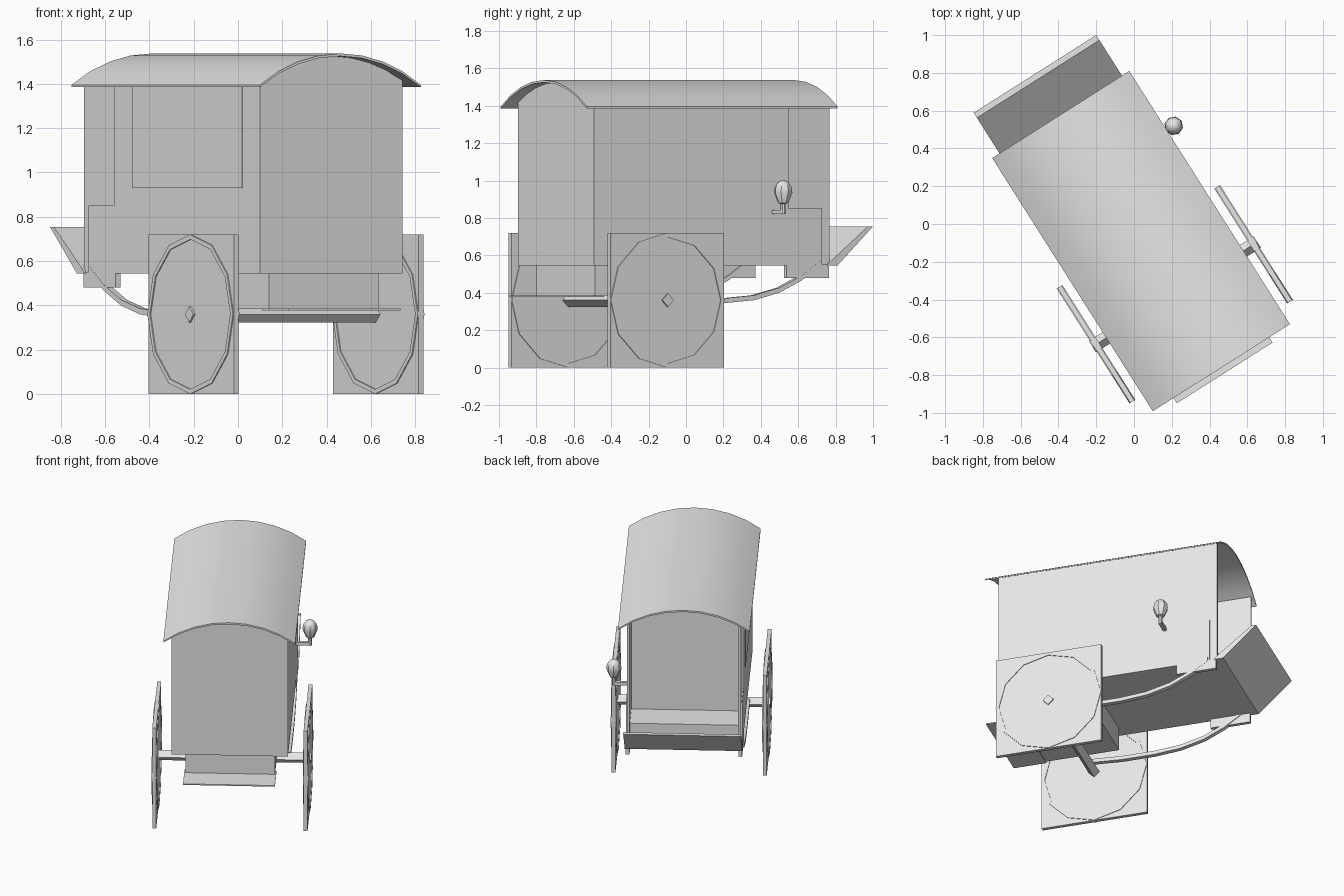
import bpy, bmesh, math
from mathutils import Matrix, Vector

if "Cube" in bpy.data.objects:
    bpy.data.objects.remove(bpy.data.objects["Cube"])

grey = bpy.data.materials.new("plain_grey")
grey.use_nodes = True
grey.diffuse_color = (0.8, 0.8, 0.8, 1)
grey.node_tree.nodes["Principled BSDF"].inputs["Base Color"].default_value = (0.8, 0.8, 0.8, 1)

# Carriage frame: x across, y towards the driver's end, turned on the ground
PLACE = Matrix.Rotation(math.radians(32.4), 4, 'Z') @ Matrix.Translation((-0.017, 0, 0))


def finish(name, bm, smooth=False):
    bmesh.ops.recalc_face_normals(bm, faces=bm.faces)
    bm.transform(PLACE)
    mesh = bpy.data.meshes.new(name)
    bm.to_mesh(mesh)
    bm.free()
    mesh.materials.append(grey)
    ob = bpy.data.objects.new(name, mesh)
    bpy.context.scene.collection.objects.link(ob)
    if smooth:
        bpy.ops.object.select_all(action='DESELECT')
        ob.select_set(True)
        bpy.context.view_layer.objects.active = ob
        bpy.ops.object.shade_smooth_by_angle(angle=math.radians(35))
    return ob


def prism(name, outline, axis, lo, hi, smooth=False):
    """Extrude an outline: axis 'x' takes (y, z) points, axis 'y' takes (x, z)."""
    bm = bmesh.new()
    point = (lambda a, b: (lo, a, b)) if axis == 'x' else (lambda a, b: (a, lo, b))
    face = bm.faces.new([bm.verts.new(point(a, b)) for a, b in outline])
    out = bmesh.ops.extrude_face_region(bm, geom=[face])
    shift = Vector((hi - lo, 0, 0)) if axis == 'x' else Vector((0, hi - lo, 0))
    bmesh.ops.translate(bm, vec=shift, verts=[v for v in out["geom"] if isinstance(v, bmesh.types.BMVert)])
    return finish(name, bm, smooth)


def box(name, x, y, z):
    return prism(name, [(y[0], z[0]), (y[1], z[0]), (y[1], z[1]), (y[0], z[1])], 'x', x[0], x[1])


def ngon(radius, sides, y, z):
    return [(y + radius * math.sin(math.tau * i / sides), z + radius * math.cos(math.tau * i / sides))
            for i in range(sides)]


def arch(half, base, rise, steps=8):
    """Circular arc points from -half to half."""
    r = (half * half + rise * rise) / (2 * rise)
    a = math.asin(half / r)
    return [(r * math.sin(a * (2 * i / steps - 1)),
             base + rise - r + r * math.cos(a * (2 * i / steps - 1))) for i in range(steps + 1)]


# Roof shell
prism("roof", arch(0.43, 1.395, 0.142) + arch(0.43, 1.385, 0.14)[::-1], 'y', -0.89, 0.697, True)

# Closed cabin with arched ends
prism("cabin", [(0.38, 0.545), (-0.38, 0.545)] + arch(0.38, 1.415, 0.11), 'y', -0.812, 0.418)
box("side_window", (-0.384, -0.379), (-0.664, 0.26), (0.93, 1.39))

# Driver's end: floor, seat and footboard
box("driver_floor", (-0.37, 0.37), (0.41, 0.70), (0.545, 0.565))
box("driver_seat", (-0.36, 0.36), (0.41, 0.64), (0.565, 0.69))
prism("footboard", [(0.68, 0.565), (0.92, 0.755), (0.952, 0.755), (0.726, 0.545), (0.66, 0.545)],
      'x', -0.384, 0.384)


def span(side, inner, outer):
    return (side * inner, side * outer)


# Rear luggage box and step
box("rear_box", (-0.293, 0.293), (-0.75, -0.2), (0.385, 0.55))
box("rear_step", (-0.30, 0.30), (-0.923, -0.70), (0.378, 0.386))

# Axle
WHEEL_Y, WHEEL_Z, WHEEL_X = -0.43, 0.36, 0.494
prism("axle", ngon(0.036, 4, WHEEL_Y, WHEEL_Z), 'x', -0.517, 0.517)


def wheel_rim(name, x):
    bm = bmesh.new()
    rings = []
    for dx, r in ((-0.018, 0.36), (0.018, 0.36), (0.018, 0.338), (-0.018, 0.338)):
        rings.append([bm.verts.new((x + dx, y, z)) for y, z in ngon(r, 12, WHEEL_Y, WHEEL_Z)])
    for k in range(4):
        a, b = rings[k], rings[(k + 1) % 4]
        for i in range(12):
            j = (i + 1) % 12
            bm.faces.new((a[i], a[j], b[j], b[i]))
    finish(name, bm)


def shaft(name, x):
    path = [(-0.43, 0.36), (-0.2, 0.345), (0.02, 0.345), (0.2, 0.36), (0.36, 0.4), (0.5, 0.465), (0.62, 0.545)]
    outline = path + [(y, z + 0.026) for y, z in path[::-1]]
    prism(name, outline, 'x', x - 0.016, x + 0.016, True)


# Parts on both sides
for side, label in ((1, "left"), (-1, "right")):
    box(label + "_driver_wall", span(side, 0.355, 0.372), (0.41, 0.682), (0.545, 1.42))
    box(label + "_low_panel", span(side, 0.36, 0.38), (0.41, 0.632), (0.545, 0.85))
    box(label + "_front_bracket", span(side, 0.355, 0.38), (0.405, 0.675), (0.48, 0.55))
    shaft(label + "_shaft", side * 0.365)
    box(label + "_wheel_panel", span(side, WHEEL_X - 0.013, WHEEL_X + 0.013),
        (WHEEL_Y - 0.36, WHEEL_Y + 0.36), (0, 0.72))
    wheel_rim(label + "_wheel_rim", side * WHEEL_X)

# Lamp on one side, turned from a profile
LAMP_X, LAMP_Y = 0.473, 0.326
bm = bmesh.new()
profile = [(0.014, 0.82), (0.014, 0.875), (0.028, 0.88), (0.05, 0.935), (0.046, 0.965), (0.03, 0.99), (0.012, 1.0)]
rows = [[bm.verts.new((LAMP_X + r * math.cos(math.tau * i / 8), LAMP_Y + r * math.sin(math.tau * i / 8), z))
         for i in range(8)] for r, z in profile]
for a, b in zip(rows, rows[1:]):
    for i in range(8):
        j = (i + 1) % 8
        bm.faces.new((a[i], a[j], b[j], b[i]))
bm.faces.new(rows[0])
bm.faces.new(rows[-1])
finish("lamp", bm, True)
box("lamp_bracket", (0.375, LAMP_X), (LAMP_Y - 0.012, LAMP_Y + 0.012), (0.82, 0.842))
